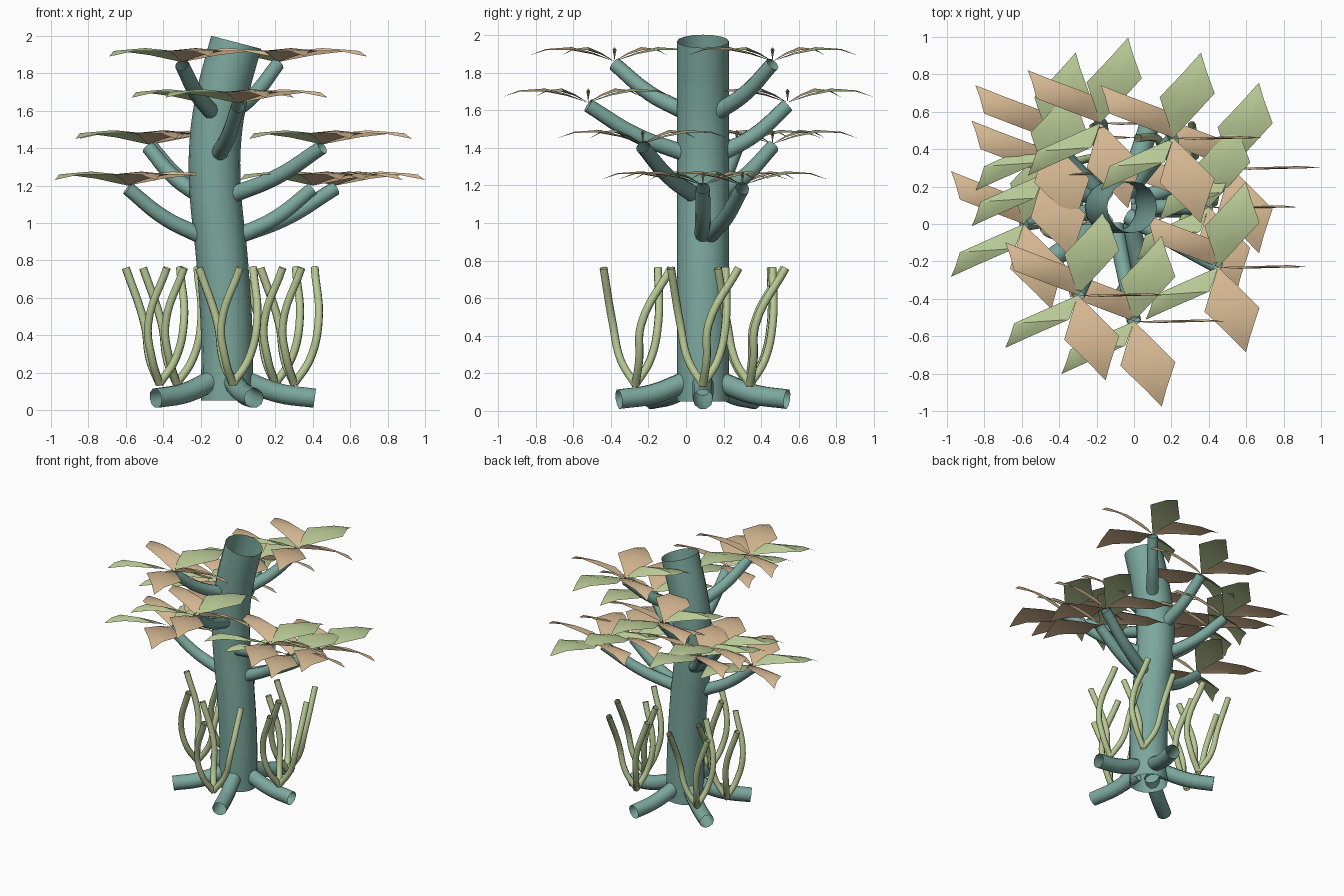
import bpy, bmesh, math
from mathutils import Vector

cube = bpy.data.objects.get("Cube")
if cube:
    bpy.data.objects.remove(cube, do_unlink=True)


def material(name, rgb):
    m = bpy.data.materials.new(name)
    m.use_nodes = True
    m.diffuse_color = (*rgb, 1)
    m.node_tree.nodes["Principled BSDF"].inputs["Base Color"].default_value = (*rgb, 1)
    return m


TEAL = material("teal bark", (0.2, 0.39, 0.34))
GREEN = material("pale green", (0.48, 0.58, 0.3))
TAN = material("tan leaf", (0.67, 0.48, 0.29))


def tube(name, points, r0, r1, mat, sides=3):
    """Open-ended smooth tube through the points, tapering from r0 to r1."""
    curve = bpy.data.curves.new(name, "CURVE")
    curve.dimensions = "3D"
    curve.bevel_depth = 1
    curve.bevel_resolution = sides
    curve.resolution_u = 6
    spline = curve.splines.new("BEZIER")
    spline.bezier_points.add(len(points) - 1)
    for i, (bp, co) in enumerate(zip(spline.bezier_points, points)):
        bp.co = co
        bp.radius = r0 + (r1 - r0) * i / (len(points) - 1)
        bp.handle_left_type = bp.handle_right_type = "AUTO"
    ob = bpy.data.objects.new(name, curve)
    bpy.context.collection.objects.link(ob)
    curve.materials.append(mat)
    bpy.ops.object.select_all(action="DESELECT")
    ob.select_set(True)
    bpy.context.view_layer.objects.active = ob
    bpy.ops.object.convert(target="MESH")
    bpy.ops.object.shade_smooth()
    return ob


# Trunk: a gently bent hollow tube
TRUNK_Y = 0.09
trunk_line = [(-0.06, 0.05), (-0.06, 0.4), (-0.085, 0.8), (-0.123, 1.2),
              (-0.12, 1.45), (-0.085, 1.68), (-0.01, 1.966)]
tube("trunk", [(x, TRUNK_Y, z) for x, z in trunk_line], 0.138, 0.138, TEAL, 6)


def trunk_axis(z):
    for (xa, za), (xb, zb) in zip(trunk_line, trunk_line[1:]):
        if z <= zb:
            return Vector((xa + (xb - xa) * (z - za) / (zb - za), TRUNK_Y, z))


# Roots: five around the foot
foot = Vector((-0.06, TRUNK_Y, 0))
for i in range(5):
    a = math.radians(72 * i)
    out = Vector((math.cos(a), math.sin(a), 0))
    path = [foot + out * d + Vector((0, 0, z))
            for d, z in ((0.1, 0.155), (0.28, 0.09), (0.47, 0.063))]
    tube(f"root_{i + 1}", path, 0.056, 0.054, TEAL)

# Stems: clumps of three swirling shoots
shoots = [((0.13, 0.03), (0.11, 0.19)),
          ((-0.08, 0.12), (-0.18, 0.12)),
          ((-0.06, -0.12), (0.04, -0.17))]
for i, angle in enumerate((-85, 0, 44, 138, 180)):
    a = math.radians(angle)
    base = foot + Vector((math.cos(a), math.sin(a), 0)) * 0.36
    for j, (mid, top) in enumerate(shoots):
        path = [base + Vector((0, 0, 0.14)),
                base + Vector((mid[0] * 0.65, mid[1] * 0.65, 0.27)),
                base + Vector((*mid, 0.46)),
                base + Vector((*top, 0.76))]
        tube(f"stem_{i + 1}_{j + 1}", path, 0.022, 0.022, GREEN, 2)

# Leaf cluster: five arched diamond leaves, all widened along x
# profile rows: distance along the leaf, height, half width
PROFILE = [(0, 0, 0), (0.25, 0.045, 0.075), (0.5, 0.075, 0.147),
           (0.8, 0.065, 0.055), (1, 0.03, 0)]
LENGTH = 0.48
bm = bmesh.new()
for k in range(5):
    a = math.radians(72 * k)
    out = Vector((math.cos(a), math.sin(a), 0)) * LENGTH
    rows = []
    for t, height, w in PROFILE:
        centre = out * t + Vector((0, 0, height))
        rows.append([bm.verts.new(centre + Vector((s * w, s * w * 0.07, -abs(s) * w * 0.1)))
                     for s in (-1, 0, 1)])
    for r, q in zip(rows, rows[1:]):
        for s in range(2):
            f = bm.faces.new((r[s], r[s + 1], q[s + 1], q[s]))
            f.material_index = 0 if k in (1, 3) else 1
            f.normal_update()
            if f.normal.z < 0:
                f.normal_flip()
bmesh.ops.dissolve_degenerate(bm, dist=0.0001, edges=bm.edges)
bmesh.ops.remove_doubles(bm, verts=bm.verts, dist=0.0001)
leaf_mesh = bpy.data.meshes.new("leaf_cluster")
bm.to_mesh(leaf_mesh)
bm.free()
leaf_mesh.materials.append(GREEN)
leaf_mesh.materials.append(TAN)

# Branches, each carrying a leaf cluster, in four tiers
tiers = {1.86: [(-0.3, -0.38), (0.21, 0.46)],
         1.64: [(0, -0.52), (-0.18, 0.54)],
         1.42: [(0.45, -0.23), (-0.46, 0.46), (-0.48, 0.27)],
         1.2: [(-0.59, 0), (0.52, 0.3), (0.4, 0.09)]}
count = 0
for z, spots in tiers.items():
    for x, y in spots:
        count += 1
        end = Vector((x, y, z - 0.015))
        axis = trunk_axis(z - 0.27)
        flat = Vector((end.x - axis.x, end.y - axis.y, 0))
        start = axis + flat.normalized() * 0.1
        mid = start.lerp(end, 0.5) - Vector((0, 0, 0.03))
        tube(f"branch_{count}", [start, mid, end], 0.045, 0.038, TEAL)
        ob = bpy.data.objects.new(f"leaf_cluster_{count}", leaf_mesh)
        ob.location = (x, y, z)
        bpy.context.collection.objects.link(ob)
        if count == 1:
            bpy.ops.object.select_all(action="DESELECT")
            ob.select_set(True)
            bpy.context.view_layer.objects.active = ob
            bpy.ops.object.shade_smooth_by_angle(angle=math.radians(30))
